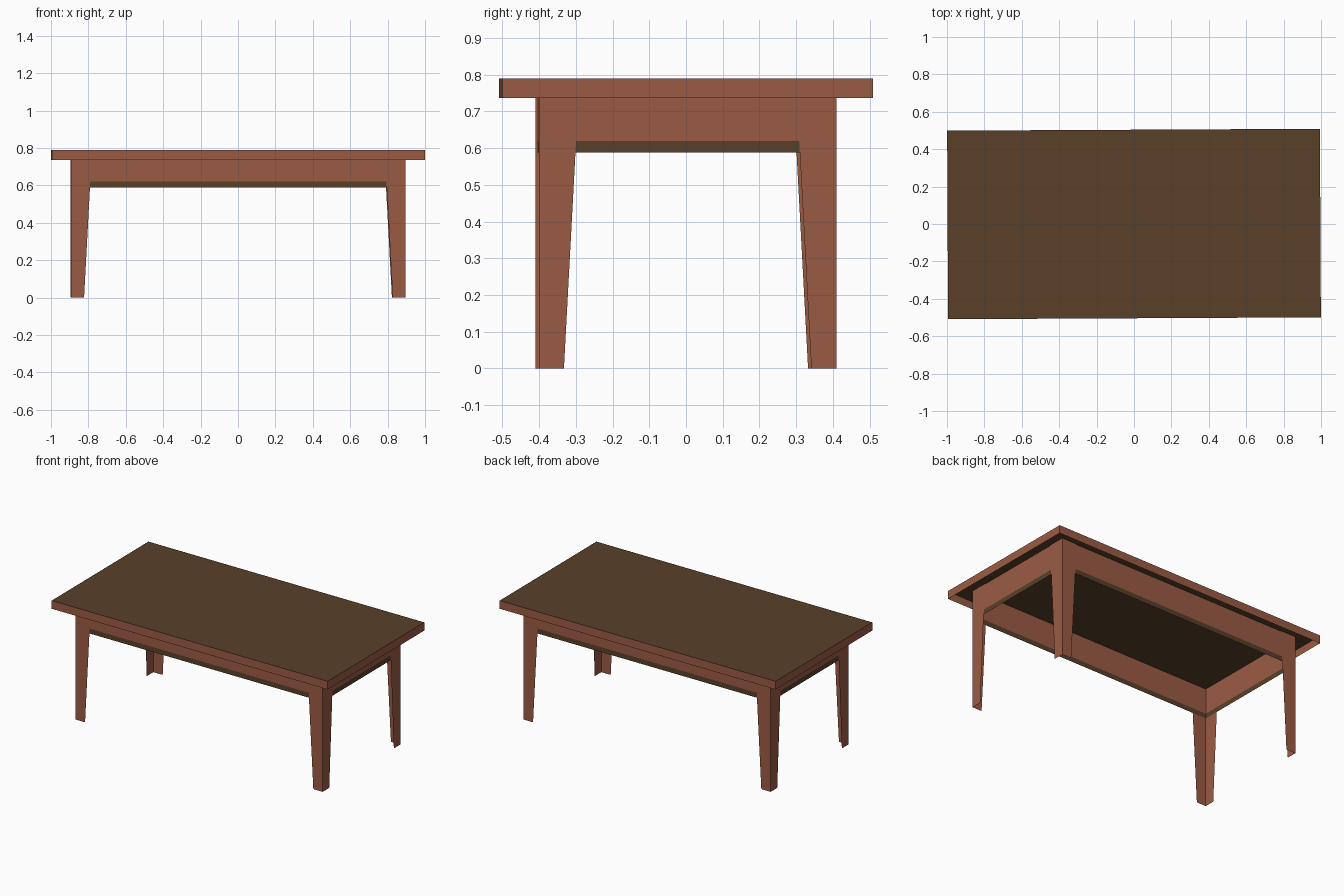
import bpy, bmesh
from mathutils import Vector, Matrix

if "Cube" in bpy.data.objects:
    bpy.data.objects.remove(bpy.data.objects["Cube"])

TURN = Matrix.Rotation(0.005, 4, 'Z')   # the table stands very slightly turned


def material(name, color):
    m = bpy.data.materials.new(name)
    m.diffuse_color = (*color, 1)
    m.use_nodes = True
    m.node_tree.nodes["Principled BSDF"].inputs["Base Color"].default_value = m.diffuse_color
    return m


red_wood = material("red_brown_wood", (0.328, 0.105, 0.060))
dark_wood = material("dark_brown_wood", (0.098, 0.051, 0.022))


def panel(bm, points, outward):
    """Thin sheet whose normal looks along outward."""
    f = bm.faces.new([bm.verts.new(p) for p in points])
    f.normal_update()
    if f.normal.dot(Vector(outward)) < 0:
        f.normal_flip()
    return f


def ring(bm, hx, hy, z0, z1):
    """Four upright sheets around a rectangle."""
    for s in (-1, 1):
        panel(bm, [(-hx, s * hy, z0), (hx, s * hy, z0), (hx, s * hy, z1), (-hx, s * hy, z1)], (0, s, 0))
        panel(bm, [(s * hx, -hy, z0), (s * hx, hy, z0), (s * hx, hy, z1), (s * hx, -hy, z1)], (s, 0, 0))


def finish(bm, name, *mats):
    bmesh.ops.remove_doubles(bm, verts=bm.verts, dist=0.0001)
    bm.transform(TURN)
    me = bpy.data.meshes.new(name)
    bm.to_mesh(me)
    bm.free()
    for m in mats:
        me.materials.append(m)
    ob = bpy.data.objects.new(name, me)
    bpy.context.collection.objects.link(ob)
    return ob


# Table top: thin dark slab
HX, HY, TOP, RIM = 0.9975, 0.505, 0.79, 0.737
bm = bmesh.new()
bmesh.ops.create_cube(bm, size=1, matrix=Matrix.Translation((0, 0, TOP - 0.002))
                      @ Matrix.Diagonal((2 * HX - 0.002, 2 * HY - 0.002, 0.004, 1)))
finish(bm, "table_top", dark_wood)

# Rim hanging around the top, open underneath
bm = bmesh.new()
ring(bm, HX, HY, RIM, TOP)
finish(bm, "top_rim", red_wood)

# Apron with a dark strip along its lower edge
bm = bmesh.new()
ring(bm, 0.889, 0.400, 0.62, TOP - 0.004)
ring(bm, 0.889, 0.400, 0.588, 0.62)
for f in bm.faces:
    f.material_index = 1 if f.calc_center_median().z < 0.62 else 0
finish(bm, "apron", red_wood, dark_wood)

# Legs: two tapered boards meeting at the outer corner
LX, LY, LOW, HIGH = 0.893, 0.405, 0.068, 0.110
for sx, side in ((-1, "left"), (1, "right")):
    for sy, end in ((-1, "front"), (1, "back")):
        bm = bmesh.new()
        x, y, z = sx * LX, sy * LY, TOP - 0.004
        panel(bm, [(x, y, 0), (x - sx * LOW, y, 0), (x - sx * HIGH, y, z), (x, y, z)], (0, sy, 0))
        panel(bm, [(x, y, 0), (x, y - sy * LOW, 0), (x, y - sy * HIGH, z), (x, y, z)], (sx, 0, 0))
        finish(bm, f"{end}_{side}_leg", red_wood)
